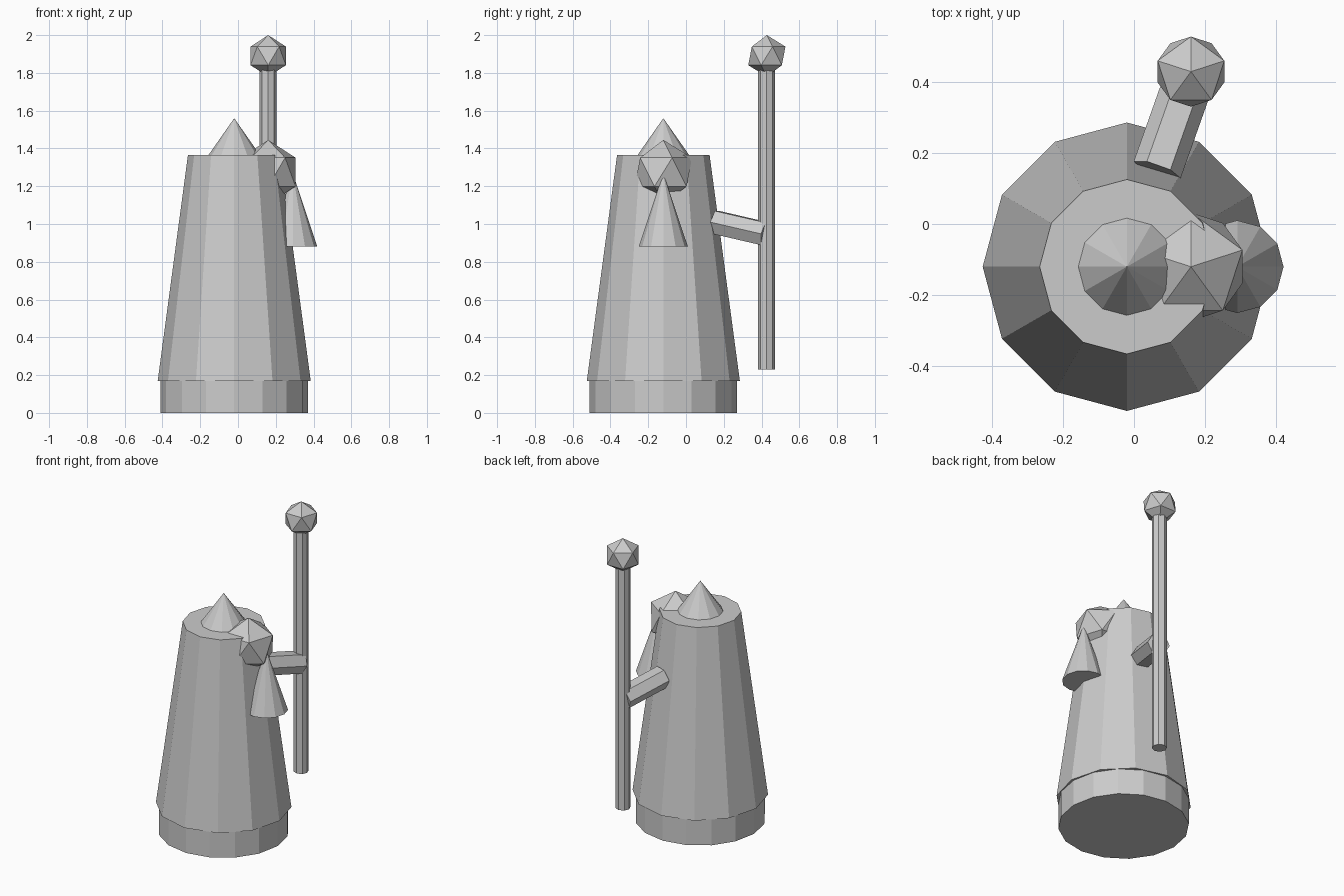
import bpy
from math import radians
from mathutils import Vector

cube = bpy.data.objects.get("Cube")
if cube:
    bpy.data.objects.remove(cube, do_unlink=True)

# One plain stone grey for the whole figure
GREY = (0.6, 0.6, 0.6, 1.0)
grey = bpy.data.materials.new("plain_grey")
grey.use_nodes = True
grey.diffuse_color = GREY
grey.node_tree.nodes["Principled BSDF"].inputs["Base Color"].default_value = GREY


def finish(name):
    obj = bpy.context.object
    obj.name = name
    obj.data.materials.append(grey)
    return obj


def tapered(name, sides, start, end, r_start, r_end):
    """Flat-sided cylinder or cone running from start to end."""
    start, end = Vector(start), Vector(end)
    axis = end - start
    upright = axis.x == 0 and axis.y == 0
    rotation = (0, 0, 0) if upright else axis.to_track_quat('Z', 'X').to_euler()
    bpy.ops.mesh.primitive_cone_add(
        vertices=sides, radius1=r_start, radius2=r_end, depth=axis.length,
        location=(start + end) / 2, rotation=rotation)
    return finish(name)


def faceted_ball(name, centre, radius):
    bpy.ops.mesh.primitive_ico_sphere_add(
        subdivisions=1, radius=radius, location=centre,
        rotation=(0, 0, radians(18)))
    return finish(name)


BX, BY = -0.02, -0.12

# Robe with its foot and the pointed cap
tapered("base", 16, (BX, BY, 0), (BX, BY, 0.172), 0.39, 0.39)
tapered("robe", 12, (BX, BY, 0.17), (BX, BY, 1.365), 0.405, 0.245)
tapered("cap", 12, (BX, BY, 1.36), (BX, BY, 1.56), 0.14, 0)

# Head and beard at the +x side
faceted_ball("head", (0.16, BY, 1.275), 0.17)
tapered("beard", 12, (0.29, BY, 0.88), (0.29, BY, 1.27), 0.13, 0)

# Arm reaching out to the staff
tapered("arm", 6, (0.065, 0.152, 1.01), (0.16, 0.42, 0.948), 0.07, 0.07)
tapered("staff", 8, (0.16, 0.426, 0.23), (0.16, 0.426, 1.83), 0.045, 0.045)
faceted_ball("staff_orb", (0.16, 0.428, 1.89), 0.11)
